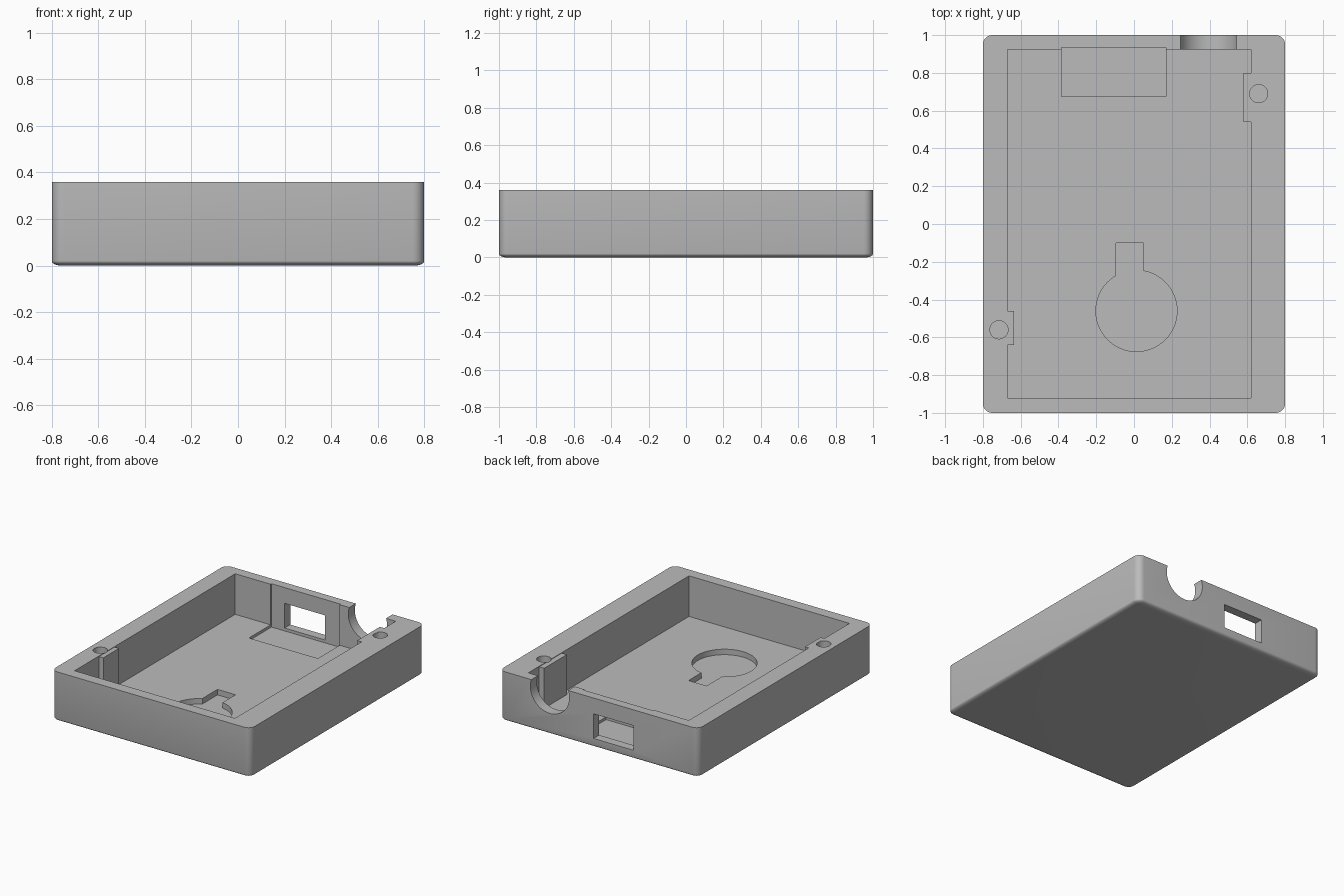
import bpy
import bmesh
from math import cos, sin, pi, radians

cube = bpy.data.objects.get("Cube")
if cube:
    bpy.data.objects.remove(cube, do_unlink=True)

# One plain grey plastic
grey = bpy.data.materials.new("grey plastic")
grey.use_nodes = True
grey.diffuse_color = (0.5, 0.5, 0.5, 1)
grey.node_tree.nodes["Principled BSDF"].inputs["Base Color"].default_value = (0.5, 0.5, 0.5, 1)

HEIGHT = 0.36
FLOOR = 0.065
ABOVE = 0.5


def finish(bm, name):
    bmesh.ops.recalc_face_normals(bm, faces=bm.faces)
    mesh = bpy.data.meshes.new(name)
    bm.to_mesh(mesh)
    bm.free()
    mesh.materials.append(grey)
    obj = bpy.data.objects.new(name, mesh)
    bpy.context.collection.objects.link(obj)
    return obj


def box(name, x0, x1, y0, y1, z0, z1):
    bm = bmesh.new()
    bmesh.ops.create_cube(bm, size=1)
    for v in bm.verts:
        v.co.x = x1 if v.co.x > 0 else x0
        v.co.y = y1 if v.co.y > 0 else y0
        v.co.z = z1 if v.co.z > 0 else z0
    return finish(bm, name)


def cylinder(name, centre, radius, depth, sides=64, tilt=0):
    bm = bmesh.new()
    bmesh.ops.create_cone(bm, cap_ends=True, segments=sides,
                          radius1=radius, radius2=radius, depth=depth)
    obj = finish(bm, name)
    obj.location = centre
    obj.rotation_euler.x = tilt
    return obj


def rounded_ring(bm, inset, z, radius=0.05, steps=8):
    """Rounded rectangle of vertices, shrunk by inset."""
    r = radius - inset
    ring = []
    for i, (sx, sy) in enumerate(((1, 1), (-1, 1), (-1, -1), (1, -1))):
        for k in range(steps + 1):
            a = (i + k / steps) * pi / 2
            ring.append(bm.verts.new((sx * (0.8 - radius) + r * cos(a),
                                      sy * (1 - radius) + r * sin(a), z)))
    return ring


def combine(target, tool, operation):
    mod = target.modifiers.new(tool.name, "BOOLEAN")
    mod.operation = operation
    mod.solver = "EXACT"
    mod.object = tool
    tool.hide_render = True
    bpy.context.view_layer.update()
    bpy.context.view_layer.objects.active = target
    bpy.ops.object.modifier_apply(modifier=mod.name)
    bpy.data.objects.remove(tool, do_unlink=True)


# Outer block with rounded corners and a softened bottom edge
bm = bmesh.new()
rings = []
for k in range(7):
    a = k / 6 * pi / 2
    rings.append(rounded_ring(bm, 0.04 * (1 - sin(a)), 0.02 * (1 - cos(a))))
rings.append(rounded_ring(bm, 0, HEIGHT))
for low, high in zip(rings, rings[1:]):
    for i in range(len(low)):
        j = (i + 1) % len(low)
        bm.faces.new((low[i], low[j], high[j], high[i]))
bm.faces.new(rings[0])
bm.faces.new(rings[-1])
case = finish(bm, "case_tray")

# Main cavity
combine(case, box("cavity", -0.67, 0.62, -0.92, 0.925, FLOOR, ABOVE), "DIFFERENCE")

# Screw bosses on the side walls
combine(case, box("left_boss", 0.58, 0.64, 0.54, 0.80, 0.04, HEIGHT - 0.004), "UNION")
combine(case, box("right_boss", -0.69, -0.635, -0.64, -0.46, 0.04, HEIGHT - 0.004), "UNION")

# Screw holes
for x, y in ((0.66, 0.69), (-0.715, -0.56)):
    combine(case, cylinder("screw_hole", (x, y, 0.36), 0.048, 0.4, 32), "DIFFERENCE")

# Shallow pocket by the back wall, with the port window through it
combine(case, box("port_pocket", -0.385, 0.17, 0.675, 0.935, 0.045, ABOVE), "DIFFERENCE")
combine(case, box("port_window", -0.28, 0.043, 0.9, 1.1, 0.066, 0.245), "DIFFERENCE")

# Round cable notch in the back wall
combine(case, cylinder("cable_notch", (0.395, 1, 0.31), 0.156, 0.3, 64, radians(90)), "DIFFERENCE")

# Round floor recess with its slot
combine(case, cylinder("round_recess", (0.013, -0.46, 0.125), 0.215, 0.2), "DIFFERENCE")
combine(case, box("recess_slot", -0.095, 0.05, -0.45, -0.10, 0.025, 0.225), "DIFFERENCE")

# Smooth the rounds, keep the edges crisp
bpy.ops.object.select_all(action="DESELECT")
case.select_set(True)
bpy.context.view_layer.objects.active = case
bpy.ops.object.shade_smooth_by_angle(angle=radians(30))
